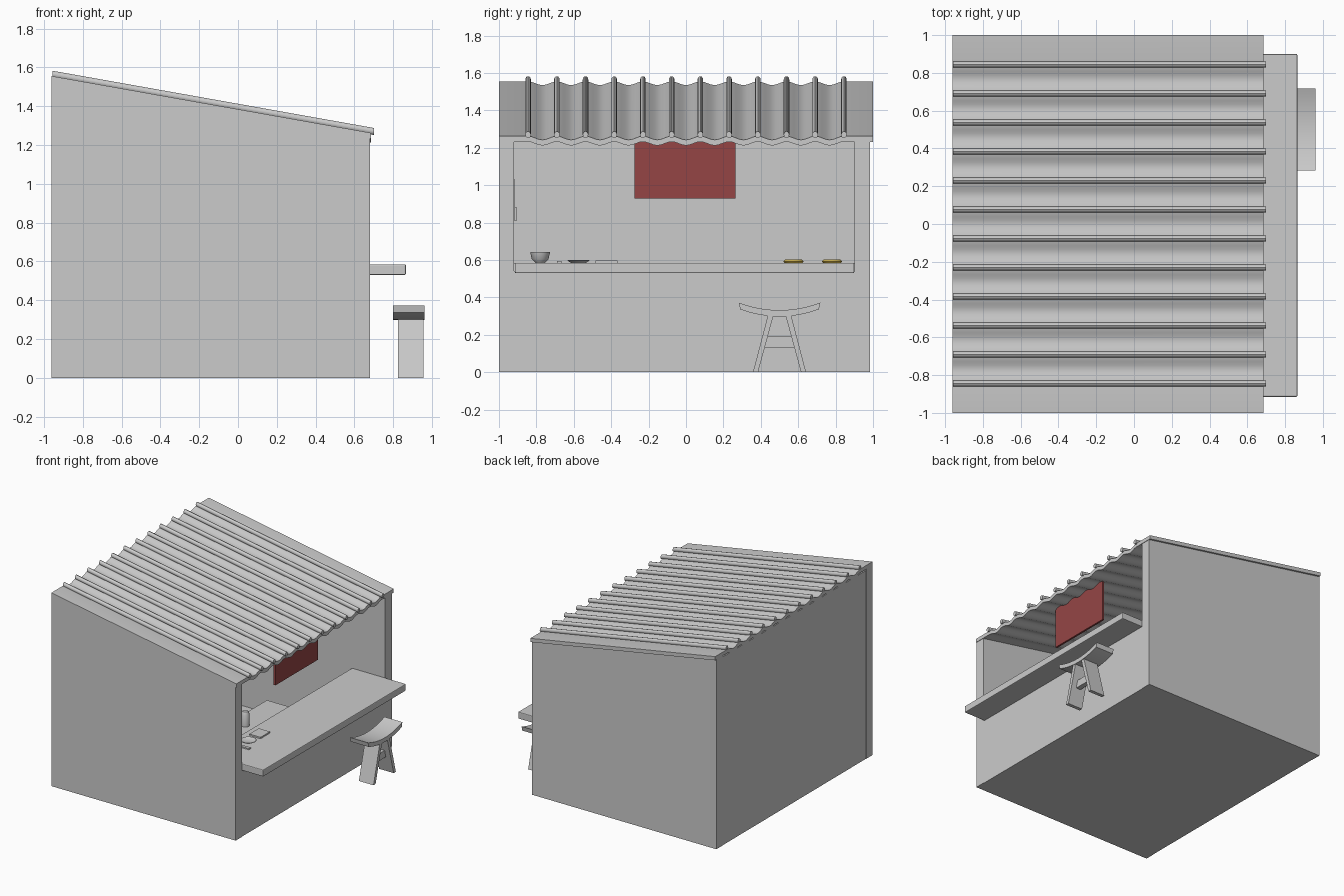
import bpy, bmesh, math
from mathutils import Vector

if "Cube" in bpy.data.objects:
    bpy.data.objects.remove(bpy.data.objects["Cube"])

SLOPE = -0.178


def roof_z(x):
    return 1.555 + SLOPE * (x + 0.96)


def finish(name, bm, color=None, smooth=False):
    bmesh.ops.recalc_face_normals(bm, faces=bm.faces[:])
    me = bpy.data.meshes.new(name)
    bm.to_mesh(me)
    bm.free()
    ob = bpy.data.objects.new(name, me)
    bpy.context.collection.objects.link(ob)
    if color:
        mat = bpy.data.materials.new(name + "_colour")
        mat.diffuse_color = color
        mat.use_nodes = True
        mat.node_tree.nodes["Principled BSDF"].inputs["Base Color"].default_value = mat.diffuse_color
        me.materials.append(mat)
    if smooth:
        bpy.ops.object.select_all(action='DESELECT')
        ob.select_set(True)
        bpy.context.view_layer.objects.active = ob
        bpy.ops.object.shade_smooth_by_angle(angle=math.radians(35))
    return ob


def prism(name, pts, start, end, **kw):
    """Loft a closed outline from start(u, v) to end(u, v)."""
    bm = bmesh.new()
    a = [bm.verts.new(start(*p)) for p in pts]
    b = [bm.verts.new(end(*p)) for p in pts]
    n = len(pts)
    for i in range(n):
        j = (i + 1) % n
        bm.faces.new((a[i], a[j], b[j], b[i]))
    bm.faces.new(a[::-1])
    bm.faces.new(b)
    return finish(name, bm, **kw)


def prism_y(name, pts, y0, y1, **kw):
    return prism(name, pts, lambda x, z: (x, y0, z), lambda x, z: (x, y1, z), **kw)


def prism_x(name, pts, x0, x1, **kw):
    return prism(name, pts, lambda y, z: (x0, y, z), lambda y, z: (x1, y, z), **kw)


def box(name, x0, x1, y0, y1, z0, z1, bevel=0.0, **kw):
    ob = prism_y(name, [(x0, z0), (x1, z0), (x1, z1), (x0, z1)], y0, y1, **kw)
    if bevel:
        m = ob.modifiers.new("bevel", 'BEVEL')
        m.width = bevel
        m.segments = 2
    return ob


def lathe(name, profile, loc, n=24, **kw):
    """Spin a (radius, height) profile around a vertical axis."""
    bm = bmesh.new()
    vs = [bm.verts.new((r, 0, z)) for r, z in profile]
    es = [bm.edges.new(p) for p in zip(vs, vs[1:])]
    bmesh.ops.spin(bm, geom=vs + es, axis=(0, 0, 1), cent=(0, 0, 0),
                   angle=2 * math.pi, steps=n)
    bmesh.ops.remove_doubles(bm, verts=bm.verts[:], dist=1e-5)
    bmesh.ops.translate(bm, verts=bm.verts[:], vec=loc)
    return finish(name, bm, smooth=True, **kw)


# Booth shell: sloped side walls, back wall, floor, low front wall
side = [(-0.96, 0), (0.68, 0), (0.68, roof_z(0.68) - 0.025), (-0.96, roof_z(-0.96) - 0.025)]
prism_y("left_wall", side, -1.0, -0.92)
prism_y("right_wall", side, 0.90, 0.985)
box("back_wall", -0.958, -0.90, -0.93, 0.91, 0, roof_z(-0.9) - 0.03)
box("floor", -0.95, 0.67, -0.95, 0.95, 0, 0.02)
box("front_wall", 0.62, 0.677, -0.93, 0.91, 0, 0.54)

# Roof: flat side strips and hanging curved pans between the ribs
PITCH = 0.1535
ys = [-1.0] + [-5.5 * PITCH + i * PITCH / 8 for i in range(89)] + [1.0]


def sag(y):
    if abs(y) >= 5.5 * PITCH:
        return 0.0
    return -0.010 * (1 + math.cos(2 * math.pi * y / PITCH))


outline = [(y, sag(y)) for y in ys] + [(y, sag(y) - 0.03) for y in reversed(ys)]
prism("roof_sheet", outline,
      lambda y, d: (-0.96, y, roof_z(-0.96) + d),
      lambda y, d: (0.685, y, roof_z(0.685) + d), smooth=True)

# Round ribs running down the roof
circle = [(0.015 * math.cos(a), 0.018 * math.sin(a))
          for a in (i * math.tau / 12 for i in range(12))]
for i in range(12):
    yc = (i - 5.5) * PITCH
    prism("roof_rib_%d" % (i + 1), circle,
          lambda u, v: (-0.957, yc + u, roof_z(-0.957) + 0.010 + v),
          lambda u, v: (0.70, yc + u, roof_z(0.70) + 0.010 + v), smooth=True)

# Hanging red banner
box("banner", 0.51, 0.525, -0.275, 0.265, 0.93, roof_z(0.52) - 0.025,
    color=(0.30, 0.06, 0.06, 1))

# Serving counter, back counter and low work table
box("counter", 0.385, 0.865, -0.915, 0.90, 0.53, 0.585, bevel=0.006)
box("back_counter", -0.90, -0.50, -0.92, 0.90, 0.53, 0.583)
box("work_table", 0.03, 0.62, -0.92, 0.325, 0.02, 0.45)

# Tableware on the counters
lathe("bowl", [(0, 0.585), (0.025, 0.585), (0.045, 0.605), (0.053, 0.643),
               (0.048, 0.643), (0.040, 0.61), (0, 0.594)], (0.49, -0.78, 0))
lathe("plate", [(0, 0.585), (0.04, 0.585), (0.06, 0.597), (0.056, 0.599),
                (0.038, 0.591), (0, 0.591)], (0.495, -0.575, 0))
box("napkin", 0.44, 0.54, -0.485, -0.365, 0.585, 0.597)
box("chopsticks", 0.40, 0.58, -0.69, -0.665, 0.585, 0.595)
lathe("bottle", [(0, 0.45), (0.032, 0.45), (0.032, 0.54), (0.02, 0.565), (0, 0.57)],
      (0.15, -0.12, 0), n=16)
for name, y in (("yellow_dish_left", 0.575), ("yellow_dish_right", 0.78)):
    lathe(name, [(0, 0.583), (0.045, 0.583), (0.055, 0.592), (0.045, 0.602), (0, 0.604)],
          (-0.65, y, 0), color=(0.75, 0.52, 0.08, 1))

# Thin panel and holder on the inner side wall
box("wall_panel", -0.35, 0.05, -0.922, -0.914, 0.81, 1.03)
box("wall_panel_holder", -0.30, 0.0, -0.922, -0.904, 0.81, 0.88)

# Stool: curved seat, two splayed slab legs, cross rung
SY = 0.5
curve = [i / 8 - 1 for i in range(17)]
seat = [(SY + 0.218 * t, 0.332 + 0.040 * t * t) for t in curve]
seat += [(SY + 0.21 * t, 0.298 + 0.038 * t * t) for t in reversed(curve)]
ob = prism_x("stool_seat", seat, 0.80, 0.96, smooth=True)
for name, s in (("stool_left_leg", -1), ("stool_right_leg", 1)):
    leg = [(SY + s * 0.142, 0), (SY + s * 0.115, 0), (SY + s * 0.032, 0.305), (SY + s * 0.062, 0.305)]
    prism_x(name, leg, 0.825, 0.955)
prism_x("stool_rung", [(SY - 0.085, 0.132), (SY + 0.085, 0.132),
                       (SY + 0.068, 0.19), (SY - 0.068, 0.19)], 0.87, 0.91)
